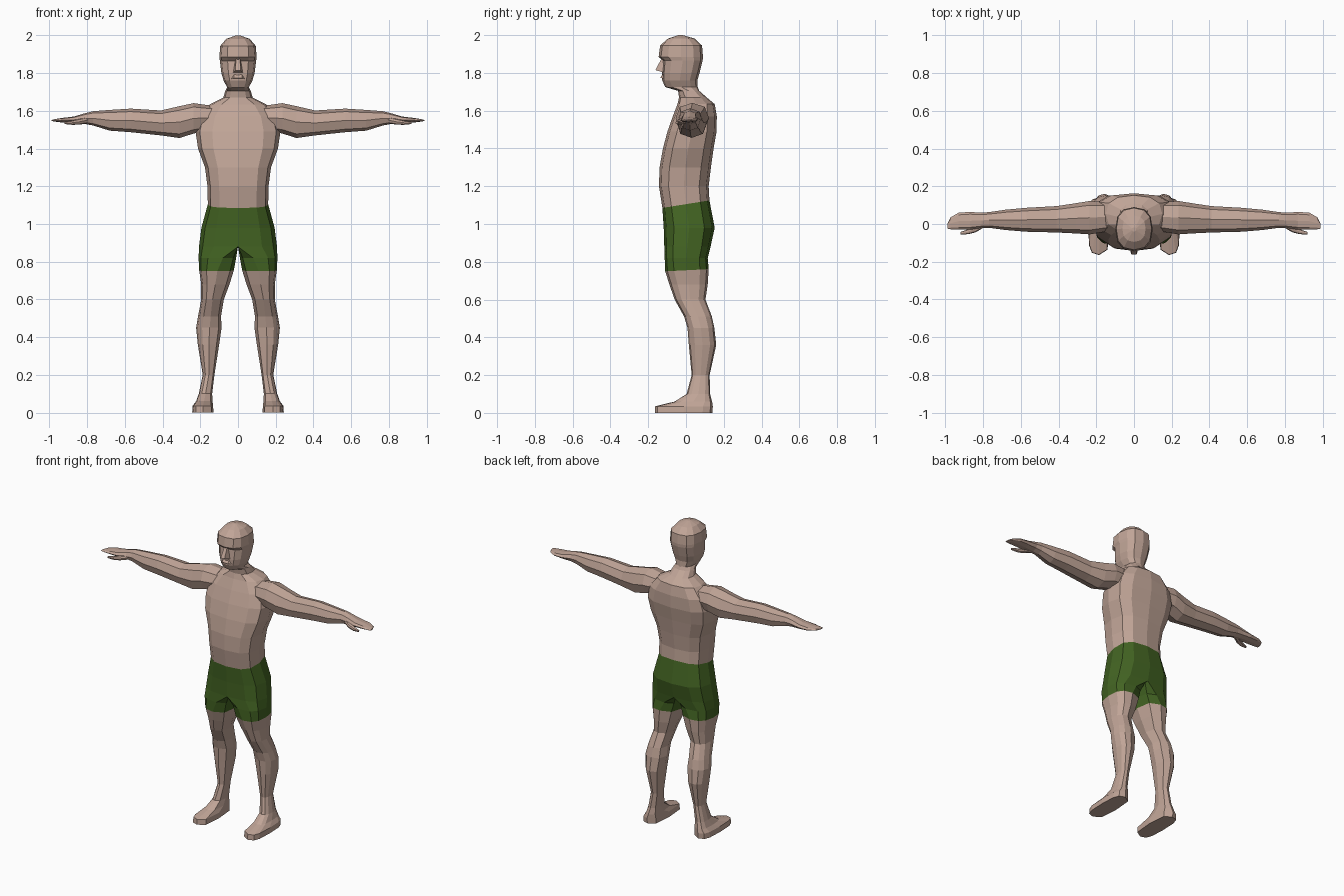
import bpy, bmesh, math


def material(name, rgb):
    m = bpy.data.materials.new(name)
    m.diffuse_color = (*rgb, 1)
    return m


SKIN = material("skin", (0.53, 0.375, 0.31))
GREEN = material("green cloth", (0.055, 0.125, 0.016))


def spow(v, e):
    return math.copysign(abs(v) ** e, v) if abs(v) > 1e-6 else 0.0


def loft(name, rings, mats):
    """Skin a list of equal rings, cap the ends and mirror across x = 0."""
    bm = bmesh.new()
    loops = [[bm.verts.new(p) for p in ring] for ring in rings]
    n = len(rings[0])
    for a, b in zip(loops, loops[1:]):
        for i in range(n):
            j = (i + 1) % n
            bm.faces.new((a[i], a[j], b[j], b[i]))
    bm.faces.new(loops[0])
    bm.faces.new(loops[-1])
    bmesh.ops.recalc_face_normals(bm, faces=bm.faces[:])
    # open the half along the mirror plane
    inner = [f for f in bm.faces if all(abs(v.co.x) < 1e-5 for v in f.verts)]
    bmesh.ops.delete(bm, geom=inner, context='FACES')
    if len(mats) > 1:
        for f in bm.faces:
            z = f.calc_center_median().z
            f.material_index = 1 if 0.755 < z < 1.115 else 0
    return finish(name, bm, mats, True)


def finish(name, bm, mats, mirror):
    me = bpy.data.meshes.new(name)
    bm.to_mesh(me)
    bm.free()
    for m in mats:
        me.materials.append(m)
    ob = bpy.data.objects.new(name, me)
    bpy.context.collection.objects.link(ob)
    if mirror:
        mod = ob.modifiers.new("mirror", 'MIRROR')
        mod.use_clip = True
        mod.merge_threshold = 0.0005
    return ob


ANGLES = [-90, -60, -30, 0, 30, 60, 90, 135, 180, 225]


def body_ring(z, xi, cx, xo, yf, yb, e, tilt=0.0):
    """Horizontal section of the half body: inner, centre and outer x, front and back y."""
    cy, ry = (yf + yb) / 2, (yb - yf) / 2
    pts = []
    for a in ANGLES:
        c, s = math.cos(math.radians(a)), math.sin(math.radians(a))
        rx = xo - cx if c > 0 else cx - xi
        y = cy + ry * spow(s, e)
        pts.append((cx + rx * spow(c, e), y, z + tilt * y))
    return pts


def limb_ring(x, yf, yb, zb, zt):
    """Eight-sided section of an arm, facing x."""
    cy, ry, cz, rz = (yf + yb) / 2, (yb - yf) / 2, (zb + zt) / 2, (zt - zb) / 2
    return [(x, cy + ry * spow(math.cos(k * math.pi / 4), 0.85),
             cz + rz * spow(math.sin(k * math.pi / 4), 0.85)) for k in range(8)]


# legs: foot, calf, knee, thigh
leg = [
    (0.00, .130, .186, .243, -.165, .140, .60),
    (0.035, .132, .186, .241, -.163, .142, .60),
    (0.06, .135, .180, .222, -.060, .138, .70),
    (0.10, .137, .172, .208, .003, .128, .8),
    (0.20, .125, .155, .187, .030, .125, .85),
    (0.36, .100, .155, .213, .015, .160, .85),
    (0.45, .087, .150, .222, .008, .150, .85),
    (0.51, .090, .145, .212, -.010, .137, .85),
    (0.60, .075, .135, .195, -.060, .103, .85),
    (0.68, .045, .120, .195, -.088, .115, .8),
    (0.755, .022, .110, .206, -.110, .120, .75, .05),
    (0.82, .010, .080, .209, -.113, .115, .7),
]
# pelvis, chest, neck and head: z, half width, front y, back y, squareness, tilt
trunk = [
    (0.88, .207, -.115, .130, .70),
    (0.98, .194, -.118, .152, .75),
    (1.105, .160, -.125, .124, .7, .16),
    (1.20, .162, -.143, .120, .7),
    (1.30, .175, -.140, .132, .7),
    (1.40, .212, -.122, .146, .7),
    (1.49, .225, -.098, .162, .72),
    (1.57, .205, -.070, .163, .75),
    (1.635, .150, -.045, .152, .8),
    (1.67, .078, -.037, .110, .85),
    (1.705, .068, -.042, .070, .85),
    (1.725, .058, -.110, .062, .8),
    (1.76, .076, -.126, .060, .8),
    (1.80, .088, -.127, .072, .8),
    (1.865, .096, -.122, .088, .8),
    (1.885, .099, -.145, .090, .8),
    (1.945, .094, -.137, .085, .8),
    (1.982, .062, -.095, .045, .85),
    (2.00, .012, -.040, -.018, 1),
]
rings = [body_ring(*r) for r in leg]
rings += [body_ring(r[0], 0, 0, *r[1:]) for r in trunk]
loft("body", rings, [SKIN, GREEN])

# arms with flat hands: x, front y, back y, bottom z, top z
arm = [
    (.12, -.035, .115, 1.500, 1.625),
    (.235, -.055, .122, 1.480, 1.641),
    (.31, -.050, .110, 1.456, 1.625),
    (.41, -.045, .095, 1.470, 1.602),
    (.57, -.041, .086, 1.487, 1.612),
    (.68, -.032, .076, 1.495, 1.605),
    (.77, -.020, .063, 1.523, 1.598),
    (.81, -.022, .060, 1.530, 1.588),
    (.87, -.030, .064, 1.535, 1.570),
    (.93, -.030, .060, 1.538, 1.563),
    (.972, -.028, .036, 1.543, 1.556),
    (.988, -.025, .005, 1.546, 1.552),
]
loft("arms", [limb_ring(*a) for a in arm], [SKIN])

# thumbs
thumb = [
    (.79, -.015, .020, 1.535, 1.570),
    (.84, -.044, -.005, 1.527, 1.558),
    (.88, -.054, -.028, 1.526, 1.548),
    (.92, -.056, -.042, 1.530, 1.542),
]
loft("thumbs", [limb_ring(*t) for t in thumb], [SKIN])


def wedge(name, z_top, z_tip, z_low, w_top, w_low, y_back, y_tip):
    """Small ridge on the face, sloping out to a tip edge and tucking under."""
    bm = bmesh.new()
    pts = []
    for z, w, y in ((z_top, w_top, y_back), (z_tip, w_low * .5, y_tip),
                    (z_low, w_low, y_back + .012)):
        pts += [bm.verts.new((s * w, y, z)) for s in (-1, 1)]
    bmesh.ops.convex_hull(bm, input=pts)
    bmesh.ops.recalc_face_normals(bm, faces=bm.faces[:])
    finish(name, bm, [SKIN], False)


wedge("nose", 1.885, 1.815, 1.80, .010, .028, -.125, -.162)
wedge("upper_lip", 1.795, 1.775, 1.768, .020, .042, -.122, -.137)
